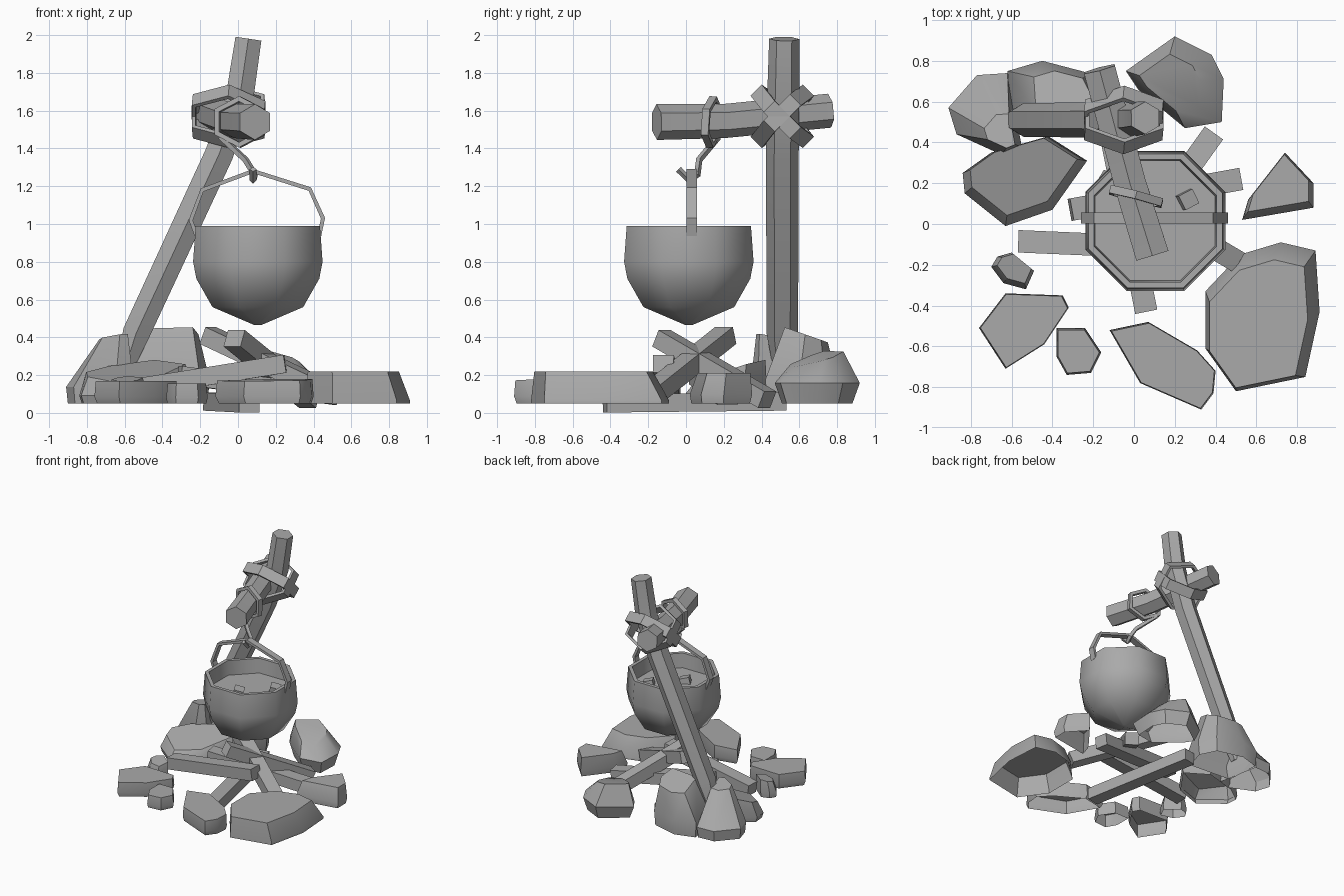
import bpy, bmesh, math
from mathutils import Vector as V

if "Cube" in bpy.data.objects:
    bpy.data.objects.remove(bpy.data.objects["Cube"])

grey = bpy.data.materials.new("plain_grey")
grey.use_nodes = True
grey.diffuse_color = (0.4, 0.4, 0.4, 1)
bsdf = next(n for n in grey.node_tree.nodes if n.type == "BSDF_PRINCIPLED")
bsdf.inputs["Base Color"].default_value = (0.4, 0.4, 0.4, 1)


def finish(name, bm, angle):
    """Turn a bmesh into a named object with sharp edges above the angle."""
    mesh = bpy.data.meshes.new(name)
    bm.to_mesh(mesh)
    bm.free()
    mesh.materials.append(grey)
    ob = bpy.data.objects.new(name, mesh)
    bpy.context.collection.objects.link(ob)
    bpy.ops.object.select_all(action="DESELECT")
    ob.select_set(True)
    bpy.context.view_layer.objects.active = ob
    bpy.ops.object.shade_smooth_by_angle(angle=math.radians(angle))


def loft(name, rings, closed=False, angle=35):
    """Skin a row of equal rings; open rows get end caps."""
    bm = bmesh.new()
    rows = [[bm.verts.new(p) for p in ring] for ring in rings]
    n = len(rows[0])
    pairs = list(zip(rows, rows[1:])) + ([(rows[-1], rows[0])] if closed else [])
    for a, b in pairs:
        for i in range(n):
            j = (i + 1) % n
            bm.faces.new((a[i], a[j], b[j], b[i]))
    if not closed:
        bm.faces.new(rows[0])
        bm.faces.new(rows[-1])
    bmesh.ops.recalc_face_normals(bm, faces=bm.faces)
    finish(name, bm, angle)


def ngon(sides, radius, turn=0.0):
    step = math.tau / sides
    return [(radius * math.cos(step * (i + turn)), radius * math.sin(step * (i + turn)))
            for i in range(sides)]


def rect(w, h):
    return [(-w, -h), (w, -h), (w, h), (-w, h)]


def sweep(name, path, section, up=(0, 0, 1), closed=False, scales=None):
    """Carry a cross-section along a path; second section axis follows up."""
    path, up, n = [V(p) for p in path], V(up), len(path)
    rings = []
    for i, p in enumerate(path):
        prev = path[i - 1] if closed or i else p
        nxt = path[(i + 1) % n] if closed or i < n - 1 else p
        t = (nxt - prev).normalized()
        side = t.cross(up).normalized()
        top = side.cross(t)
        s = scales[i] if scales else 1
        rings.append([p + (side * a + top * b) * s for a, b in section])
    loft(name, rings, closed)


def band(name, center, axis_a, axis_b, section):
    """Closed six-cornered band around a center in the plane of two axes."""
    a, b, c = V(axis_a), V(axis_b), V(center)
    path = [c + a * x + b * y for x, y in ngon(6, 1, 0.5)]
    sweep(name, path, section, a.cross(b).normalized(), closed=True)


def rock(name, outline, z1, top_scale, shift=(0, 0), belly=0.3, foot=0.94, tilt=(0, 0)):
    """Hollow chiselled stone: foot, belly outline and a smaller, tilted top."""
    n, z0 = len(outline), 0.05
    cx, cy = (sum(p[k] for p in outline) / n for k in (0, 1))
    bm = bmesh.new()
    for s, h, m in ((foot, 0, 0), (1, belly, 0), (top_scale, 1, 1)):
        for x, y in outline:
            dx, dy = (x - cx) * s, (y - cy) * s
            rise = (tilt[0] * dx + tilt[1] * dy) * m
            bm.verts.new((cx + dx + shift[0] * m, cy + dy + shift[1] * m,
                          z0 + (z1 - z0) * h + rise))
    bmesh.ops.convex_hull(bm, input=bm.verts)
    loose = [v for v in bm.verts if not v.link_faces]
    bmesh.ops.delete(bm, geom=loose, context="VERTS")
    bmesh.ops.dissolve_limit(bm, angle_limit=0.03, verts=bm.verts, edges=bm.edges)
    bmesh.ops.recalc_face_normals(bm, faces=bm.faces)
    base = [f for f in bm.faces if all(v.co.z < z0 + 0.001 for v in f.verts)]
    bmesh.ops.delete(bm, geom=base, context="FACES")
    finish(name, bm, 32)


# Leaning post with a bend near the top
sweep("post", [(-0.61, 0.51, 0.2), (-0.54, 0.51, 0.42), (-0.1, 0.51, 1.37),
               (0.01, 0.515, 1.68), (0.055, 0.52, 1.98)],
      ngon(6, 0.085, 0.5), up=(0, 1, 0), scales=[0.5, 0.98, 1.02, 1, 0.94])

# Cross beam
sweep("cross_beam", [(0.09, -0.155, 1.54), (-0.02, 0.2, 1.545), (-0.17, 0.76, 1.6)],
      ngon(6, 0.095, 0.5), scales=[1, 0.95, 0.95])

# Lashing: two diagonal bands around the joint
for name, s in (("lashing_rising", 1), ("lashing_falling", -1)):
    band(name, (-0.05, 0.51, 1.57), (0.21, 0, 0.02 * s), (0, 0.13, 0.13 * s), rect(0.012, 0.042))

# Loop on the beam, and the hook hanging from it
band("hook_loop", (0.01, 0.135, 1.54), (0.135, -0.035, 0), (0, 0.008, 0.122), rect(0.014, 0.02))
sweep("hook", [(-0.09, 0.17, 1.46), (0.04, 0.07, 1.34), (0.09, 0.06, 1.26),
               (0.08, 0.02, 1.23), (0.08, -0.04, 1.29)], ngon(4, 0.018), up=(1, 0, 0))

# Cauldron: eight-sided shell with a rim
PX, PY = 0.105, 0.015
shell = [(0.02, 0.465), (0.26, 0.56), (0.352, 0.71), (0.371, 0.8), (0.356, 0.99),
         (0.325, 0.99), (0.315, 0.84)]
loft("cauldron", [[(PX + x, PY + y, z) for x, y in ngon(8, r, 0.5)] for r, z in shell], angle=60)

# Broth and floating chunks
loft("broth", [[(PX + x, PY + y, z) for x, y in ngon(8, 0.32, 0.5)] for z in (0.84, 0.87)])
for i, (x, y) in enumerate(((0.25, 0.12), (0.05, -0.08))):
    sweep(f"food_chunk_{i + 1}", [(x, y, 0.84), (x + 0.02, y, 0.91)], ngon(4, 0.055, 0.2), up=(0, 1, 0))

# Bail handle
sweep("handle", [(-0.22, 0.03, 0.94), (-0.25, 0.03, 1.02), (-0.19, 0.03, 1.18),
                 (0.08, 0.03, 1.28), (0.38, 0.03, 1.185), (0.45, 0.03, 1.03),
                 (0.43, 0.03, 0.94)], rect(0.011, 0.027), up=(0, 1, 0))

# Firewood stacked crosswise
logs = [((-0.56, -0.085, 0.13), (0.25, -0.12, 0.26)),
        ((0.5, -0.18, 0.1), (-0.16, 0.21, 0.41)),
        ((0.38, 0.43, 0.07), (-0.02, -0.13, 0.395)),
        ((0.52, 0.22, 0.09), (-0.31, 0.07, 0.2)),
        ((0.06, -0.43, 0.05), (-0.13, 0.52, 0.06))]
for i, (a, b) in enumerate(logs):
    sweep(f"log_{i + 1}", [a, b], rect(0.055, 0.048))

# Flat hearth stones
rock("large_front_slab", [(.35, -.33), (.52, -.15), (.72, -.09), (.89, -.13), (.91, -.43),
     (.84, -.75), (.5, -.82), (.35, -.61)], .22, .86, (-.02, -.04), .1, 1)
rock("front_slab", [(-.12, -.52), (.07, -.48), (.31, -.62), (.4, -.72), (.39, -.83),
     (.33, -.91), (.03, -.78)], .175, .97, tilt=(.03, .03))
rock("small_front_slab", [(-.38, -.51), (-.24, -.51), (-.16, -.63), (-.21, -.73),
     (-.33, -.74), (-.38, -.65)], .155, .92)
rock("corner_slab", [(-.63, -.34), (-.35, -.35), (-.32, -.41), (-.44, -.59), (-.63, -.71),
     (-.76, -.51)], .17, .97)
rock("pebble", [(-.6, -.14), (-.49, -.23), (-.53, -.32), (-.64, -.29), (-.7, -.21),
     (-.67, -.16)], .18, .8, (.01, .01), tilt=(.1, .2))
rock("side_stone", [(.74, .35), (.88, .2), (.88, .08), (.53, .02), (.56, .12)],
     .21, .85, (0, .02))

# Taller rocks bracing the post
rock("back_rock", [(.2, .92), (.38, .83), (.44, .71), (.43, .5), (.25, .47), (.02, .66),
     (-.04, .75)], .29, .62, (-.04, 0), .45, .83, (-.17, .22))
rock("outer_post_rock", [(-.91, .57), (-.77, .73), (-.62, .74), (-.55, .38), (-.65, .34),
     (-.87, .44)], .4, .42, (.07, -.08), .25, .95, (.12, -.15))
rock("inner_post_rock", [(-.62, .75), (-.45, .8), (-.22, .74), (-.15, .6), (-.2, .42),
     (-.6, .45)], .41, .6, (.03, .02), .35, .95, (0, -.35))
rock("low_post_rock", [(-.84, .25), (-.7, .35), (-.42, .43), (-.23, .31), (-.4, .07),
     (-.63, -.01), (-.83, .15)], .22, .86, (0, .02), .25, .95, (.05, .3))
